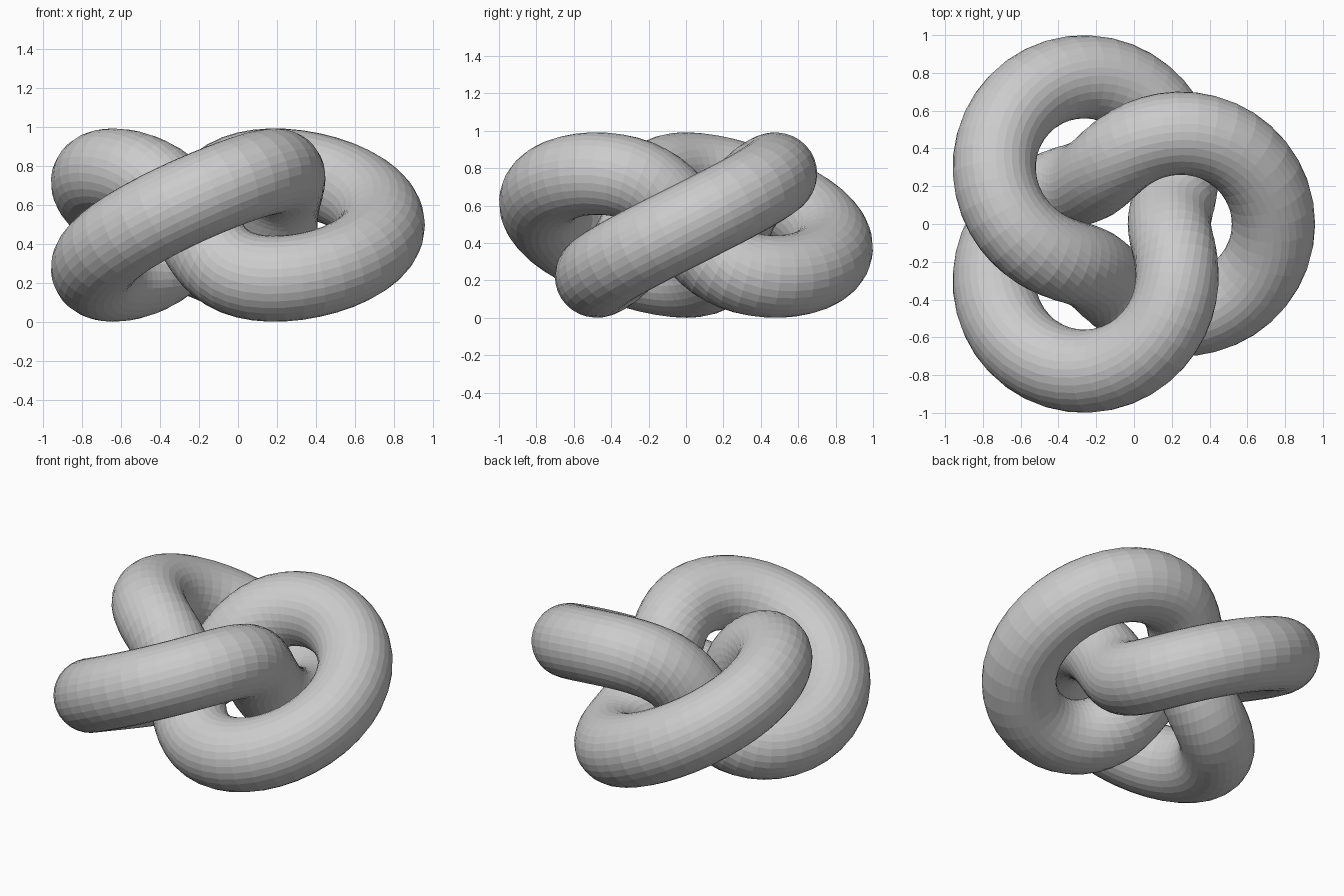
import bpy, bmesh
from math import sin, cos, pi
from mathutils import Vector

cube = bpy.data.objects.get("Cube")
if cube:
    bpy.data.objects.remove(cube, do_unlink=True)

UNIT = 0.2756          # lobe swing; the ring is twice as wide
TUBE = 0.8 * UNIT      # tube radius
STEPS, SIDES = 128, 32


def knot_point(t):
    """Centre line: twice round the ring, three times through it."""
    r = UNIT * (2 + cos(3 * t))
    return Vector((r * cos(2 * t), r * sin(2 * t), UNIT * sin(3 * t)))


# Sweep a circle along the closed centre line
bm = bmesh.new()
rings = []
for i in range(STEPS):
    t = 2 * pi * i / STEPS
    p = knot_point(t)
    tangent = (knot_point(t + 0.01) - knot_point(t - 0.01)).normalized()
    side = tangent.cross(p).normalized()
    out = side.cross(tangent)
    rings.append([bm.verts.new(p + TUBE * (cos(a) * out + sin(a) * side))
                  for a in (2 * pi * j / SIDES for j in range(SIDES))])
for i, ring in enumerate(rings):
    nxt = rings[(i + 1) % STEPS]
    for j in range(SIDES):
        k = (j + 1) % SIDES
        bm.faces.new((ring[j], ring[k], nxt[k], nxt[j]))
bmesh.ops.recalc_face_normals(bm, faces=bm.faces)

# Centre the knot and stand it on the ground
lo = Vector([min(v.co[n] for v in bm.verts) for n in range(3)])
hi = Vector([max(v.co[n] for v in bm.verts) for n in range(3)])
mid = (lo + hi) / 2
bmesh.ops.translate(bm, verts=bm.verts, vec=(-mid.x, -mid.y, -lo.z))

mesh = bpy.data.meshes.new("knotted_tube")
bm.to_mesh(mesh)
bm.free()
knot = bpy.data.objects.new("knotted_tube", mesh)
bpy.context.collection.objects.link(knot)

# Plain grey
grey = bpy.data.materials.new("light_grey")
grey.use_nodes = True
colour = (0.6, 0.6, 0.6, 1)
grey.diffuse_color = colour
grey.node_tree.nodes["Principled BSDF"].inputs["Base Color"].default_value = colour
mesh.materials.append(grey)
